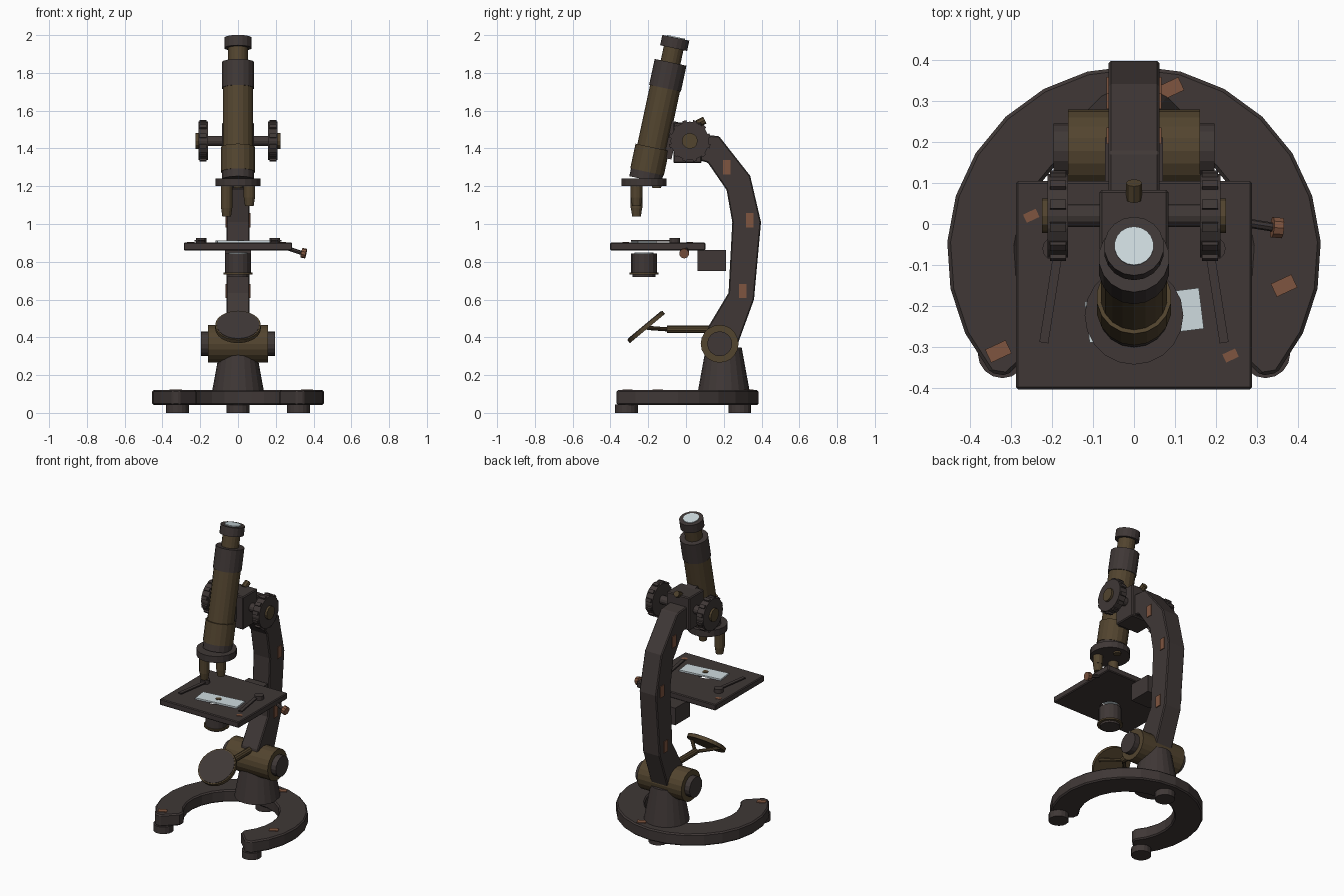
import bpy, bmesh, math
from mathutils import Vector, Matrix

if "Cube" in bpy.data.objects:
    bpy.data.objects.remove(bpy.data.objects["Cube"], do_unlink=True)


def material(name, rgb):
    m = bpy.data.materials.new(name)
    m.use_nodes = True
    m.diffuse_color = (*rgb, 1)
    m.node_tree.nodes["Principled BSDF"].inputs["Base Color"].default_value = (*rgb, 1)
    return m


IRON = material("dark iron", (0.05, 0.039, 0.037))
BRASS = material("aged brass", (0.085, 0.058, 0.028))
COPPER = material("worn copper", (0.21, 0.09, 0.05))
GLASS = material("pale glass", (0.62, 0.71, 0.74))


def finish(name, bm, mat, bevel=0):
    bmesh.ops.recalc_face_normals(bm, faces=bm.faces)
    mesh = bpy.data.meshes.new(name)
    bm.to_mesh(mesh)
    bm.free()
    mesh.materials.append(mat)
    ob = bpy.data.objects.new(name, mesh)
    bpy.context.collection.objects.link(ob)
    if bevel:
        mod = ob.modifiers.new("bevel", "BEVEL")
        mod.width = bevel
        mod.segments = 1
        mod.limit_method = "ANGLE"
        mod.angle_limit = math.radians(40)
    return ob


def rod(name, a, b, r, mat, r2=None, segs=16, bevel=0):
    """Cylinder or cone from point a to point b."""
    a, b = Vector(a), Vector(b)
    turn = (b - a).to_track_quat("Z", "Y").to_matrix().to_4x4()
    bm = bmesh.new()
    bmesh.ops.create_cone(bm, cap_ends=True, segments=segs, radius1=r,
                          radius2=r if r2 is None else r2, depth=(b - a).length,
                          matrix=Matrix.Translation((a + b) / 2) @ turn)
    return finish(name, bm, mat, bevel)


def box(name, centre, size, mat, turn=Matrix(), bevel=0):
    bm = bmesh.new()
    bmesh.ops.create_cube(bm, size=1, matrix=Matrix.Translation(centre) @ turn
                          @ Matrix.Diagonal((*size, 1)))
    return finish(name, bm, mat, bevel)


def prism(name, points, push, mat, bevel=0):
    """Outline of 3D points extruded along push."""
    bm = bmesh.new()
    face = bm.faces.new([bm.verts.new(p) for p in points])
    out = bmesh.ops.extrude_face_region(bm, geom=[face])
    bmesh.ops.translate(bm, vec=push, verts=[v for v in out["geom"]
                                             if isinstance(v, bmesh.types.BMVert)])
    return finish(name, bm, mat, bevel)


def spin(deg, axis="Z"):
    return Matrix.Rotation(math.radians(deg), 4, axis)


# Horseshoe base with blunt ends, and its feet
def polar(r, deg):
    t = math.radians(deg)
    return (r * math.cos(t), r * math.sin(t) - 0.07, 0.042)


N = 18
sweep = [-40 + 260 * i / N for i in range(N + 1)]
outline = [polar(0.43, -44)] + [polar(0.455, d) for d in sweep] + [polar(0.43, 224)]
outline += [polar(0.31, 224)] + [polar(0.285, d) for d in reversed(sweep)] + [polar(0.31, -44)]
prism("horseshoe_base", outline, (0, 0, 0.078), IRON, 0.008)
for name, x, y in (("left", 0.32, -0.315), ("right", -0.32, -0.315), ("back", 0, 0.285)):
    rod(name + "_foot", (x, y, 0), (x, y, 0.045), 0.06, IRON)

# Pillar and tilting hinge
rod("pillar", (0, 0.2, 0.115), (0, 0.2, 0.345), 0.137, IRON, 0.095, 20)
rod("hinge_barrel", (-0.16, 0.178, 0.366), (0.16, 0.178, 0.366), 0.1, BRASS, segs=20)
for s, side in ((1, "left"), (-1, "right")):
    rod(side + "_hinge_cap", (s * 0.155, 0.178, 0.366), (s * 0.196, 0.178, 0.366), 0.066, IRON)

# Curved arm
arm = [(0.11, 0.4), (0.12, 0.46), (0.225, 0.635), (0.245, 1.01), (0.215, 1.18), (0.115, 1.325),
       (0.06, 1.34), (0.06, 1.475), (0.175, 1.465), (0.34, 1.255), (0.397, 1.01),
       (0.36, 0.6), (0.265, 0.34), (0.16, 0.32)]
prism("arm", [(-0.062, y, z) for y, z in arm], (0.124, 0, 0), IRON, 0.006)

# Focus block, axle and ridged knobs
box("focus_block", (0, 0.008, 1.43), (0.168, 0.15, 0.215), IRON, bevel=0.006)
rod("block_peg", (0, 0.06, 1.53), (0, 0.1, 1.55), 0.02, BRASS, segs=8)
FY, FZ = 0.02, 1.44
rod("focus_axle", (-0.17, FY, FZ), (0.17, FY, FZ), 0.027, IRON, segs=12)
for s, side in ((1, "left"), (-1, "right")):
    rod(side + "_focus_knob", (s * 0.16, FY, FZ), (s * 0.21, FY, FZ), 0.102, IRON, segs=20)
    rod(side + "_knob_cap", (s * 0.2, FY, FZ), (s * 0.224, FY, FZ), 0.042, BRASS, segs=12)
    for i in range(12):
        turn = spin(i * 30 + 15, "X")
        centre = Vector((s * 0.185, FY, FZ)) + turn @ Vector((0, 0, 0.102))
        box(side + "_knob_ridge", centre, (0.038, 0.022, 0.018), IRON, turn)

# Inclined tube built from stacked sections
foot = Vector((0, -0.215, 1.235))
axis = Vector((0, 0.21, 0.978)).normalized()
sections = [("tube_flange", 0, 0.042, 0.087, IRON), ("lower_tube", 0.042, 0.175, 0.091, BRASS),
            ("main_tube", 0.175, 0.5, 0.081, BRASS), ("tube_collar", 0.495, 0.635, 0.086, IRON),
            ("eyepiece_tube", 0.63, 0.72, 0.053, BRASS), ("eyepiece_cap", 0.712, 0.768, 0.073, IRON),
            ("eyepiece_lens", 0.766, 0.773, 0.048, GLASS)]
for name, s0, s1, r, mat in sections:
    rod(name, foot + axis * s0, foot + axis * s1, r, mat, segs=18)
box("tube_rail", foot + axis * 0.235 + Vector((0, 0.085, -0.02)), (0.07, 0.05, 0.2), IRON, spin(-12, "X"))

# Rotating nosepiece and objectives
rod("nosepiece", (0, -0.222, 1.2), (0, -0.222, 1.242), 0.12, IRON, segs=20)
for name, x, y, low in (("long", -0.06, -0.262, 1.04), ("medium", 0.06, -0.262, 1.095),
                        ("short", 0, -0.155, 1.19)):
    rod(name + "_objective", (x, y, low + 0.045), (x, y, 1.205), 0.031, BRASS, segs=12)
    rod(name + "_objective_tip", (x, y, low), (x, y, low + 0.047), 0.023, BRASS, 0.03, 12)

# Stage with a round opening
stage = box("stage", (0, -0.149, 0.881), (0.574, 0.506, 0.04), IRON, bevel=0.005)
cutter = rod("stage_opening_cutter", (0, -0.222, 0.8), (0, -0.222, 1), 0.06, IRON, segs=20)
cutter.hide_render = True
cutter.hide_viewport = True
hole = stage.modifiers.new("opening", "BOOLEAN")
hole.operation = "DIFFERENCE"
hole.object = cutter
box("stage_bracket", (0, 0.136, 0.806), (0.14, 0.15, 0.112), IRON)

# Slide, specimen and clips
box("slide", (0.025, -0.222, 0.907), (0.28, 0.1, 0.01), GLASS, spin(7))
rod("specimen", (0.015, -0.222, 0.91), (0.015, -0.222, 0.915), 0.018, BRASS, segs=12)
for s, side in ((1, "left"), (-1, "right")):
    box(side + "_clip", (s * 0.203, -0.185, 0.912), (0.022, 0.21, 0.008), IRON, spin(s * 9))
    rod(side + "_clip_screw", (s * 0.195, -0.06, 0.9), (s * 0.195, -0.06, 0.926), 0.028, IRON, segs=12)

# Stage control knob
rod("stage_knob_shaft", (0.26, 0.005, 0.872), (0.34, -0.008, 0.846), 0.011, IRON, segs=8)
rod("stage_knob", (0.336, -0.008, 0.848), (0.36, -0.01, 0.843), 0.026, COPPER, segs=10)

# Condenser below the stage
rod("condenser", (0, -0.222, 0.742), (0, -0.222, 0.843), 0.068, IRON)
rod("condenser_rim", (0, -0.222, 0.733), (0, -0.222, 0.743), 0.077, BRASS)
rod("condenser_base", (0, -0.222, 0.72), (0, -0.222, 0.735), 0.06, IRON)
rod("condenser_lens", (0, -0.222, 0.84), (0, -0.222, 0.85), 0.05, GLASS)

# Tilted mirror on a forked stem
mid = Vector((0, -0.212, 0.456))
normal = Vector((0, -0.64, 0.77)).normalized()
rod("mirror_rim", mid - normal * 0.012, mid + normal * 0.01, 0.121, BRASS, segs=24)
rod("mirror_face", mid + normal * 0.008, mid + normal * 0.013, 0.113, IRON, segs=24)
rod("mirror_stem", (0, -0.1, 0.442), (0, 0.13, 0.442), 0.02, BRASS, segs=10)
for s, side in ((1, "left"), (-1, "right")):
    rod(side + "_mirror_fork", (0, -0.095, 0.442), (s * 0.1, -0.205, 0.45), 0.011, BRASS, segs=8)

# Worn copper patches on the arm sides, base and stage
for s, side in ((1, "left"), (-1, "right")):
    for y, z in ((0.215, 1.3), (0.338, 1.02), (0.3, 0.645)):
        box(side + "_arm_wear", (s * 0.063, y, z), (0.008, 0.04, 0.075), COPPER)
for name, x, y, z, deg in (("base", -0.33, -0.31, 0.12, 25), ("base", 0.365, -0.15, 0.12, 25),
                           ("base", 0.09, 0.33, 0.12, 25), ("stage", 0.235, -0.32, 0.901, 25),
                           ("stage", -0.25, 0.02, 0.901, 25)):
    size = (0.055, 0.035, 0.008) if name == "base" else (0.034, 0.022, 0.006)
    box(name + "_wear", (x, y, z), size, COPPER, spin(deg))
